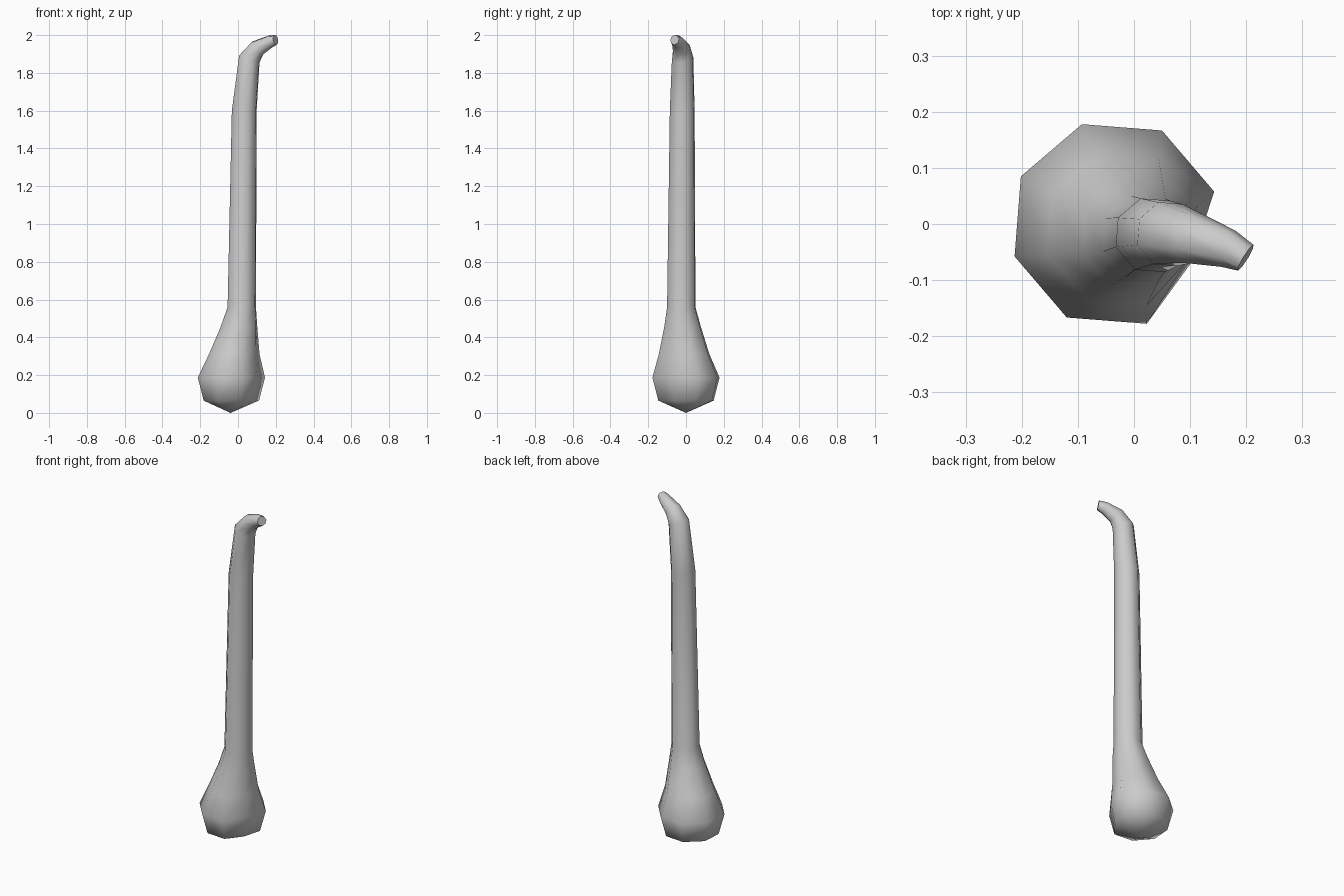
import bpy, bmesh, math
from mathutils import Vector

if "Cube" in bpy.data.objects:
    bpy.data.objects.remove(bpy.data.objects["Cube"])

SIDES = 8
PHASE = math.radians(18)

# Cross-sections: centre, radius, facing direction, dent of the last corner
UP = (0, 0, 1)
sections = [
    ((-0.035, 0.000, 0.065), 0.154, UP, 0.85),
    ((-0.035, 0.000, 0.187), 0.187, UP, 0.82),
    ((-0.020, -0.010, 0.310), 0.141, UP, 0.90),
    ((0.005, -0.018, 0.455), 0.102, UP, 1),
    ((0.020, -0.025, 0.560), 0.079, UP, 1),
    ((0.033, -0.020, 1.600), 0.069, UP, 1),
    ((0.060, -0.018, 1.874), 0.060, (0.35, -0.05, 1), 1),
    ((0.102, -0.025, 1.930), 0.048, (0.75, -0.20, 0.66), 1),
    ((0.168, -0.044, 1.964), 0.035, (0.90, -0.30, 0.30), 1),
    ((0.199, -0.060, 1.975), 0.027, (0.84, -0.52, 0.15), 1),
]

bm = bmesh.new()


def add_ring(centre, radius, facing, dent):
    turn = Vector(UP).rotation_difference(Vector(facing))
    ring = []
    for i in range(SIDES):
        a = PHASE + i * math.tau / SIDES
        r = radius * (dent if i == SIDES - 1 else 1)
        p = Vector((r * math.cos(a), r * math.sin(a), 0))
        ring.append(bm.verts.new(Vector(centre) + turn @ p))
    return ring


rings = [add_ring(*s) for s in sections]

# Skin between sections
for low, high in zip(rings, rings[1:]):
    for i in range(SIDES):
        j = (i + 1) % SIDES
        bm.faces.new((low[i], low[j], high[j], high[i]))

# Pointed underside and flat tip
base = bm.verts.new((-0.04, 0, 0))
for i in range(SIDES):
    bm.faces.new((base, rings[0][(i + 1) % SIDES], rings[0][i]))
bm.faces.new(rings[-1])
bmesh.ops.recalc_face_normals(bm, faces=bm.faces)

mesh = bpy.data.meshes.new("bulb_and_stalk")
bm.to_mesh(mesh)
bm.free()
obj = bpy.data.objects.new("bulb_and_stalk", mesh)
bpy.context.collection.objects.link(obj)
bpy.context.view_layer.objects.active = obj
obj.select_set(True)
bpy.ops.object.shade_smooth_by_angle(angle=math.radians(65))
